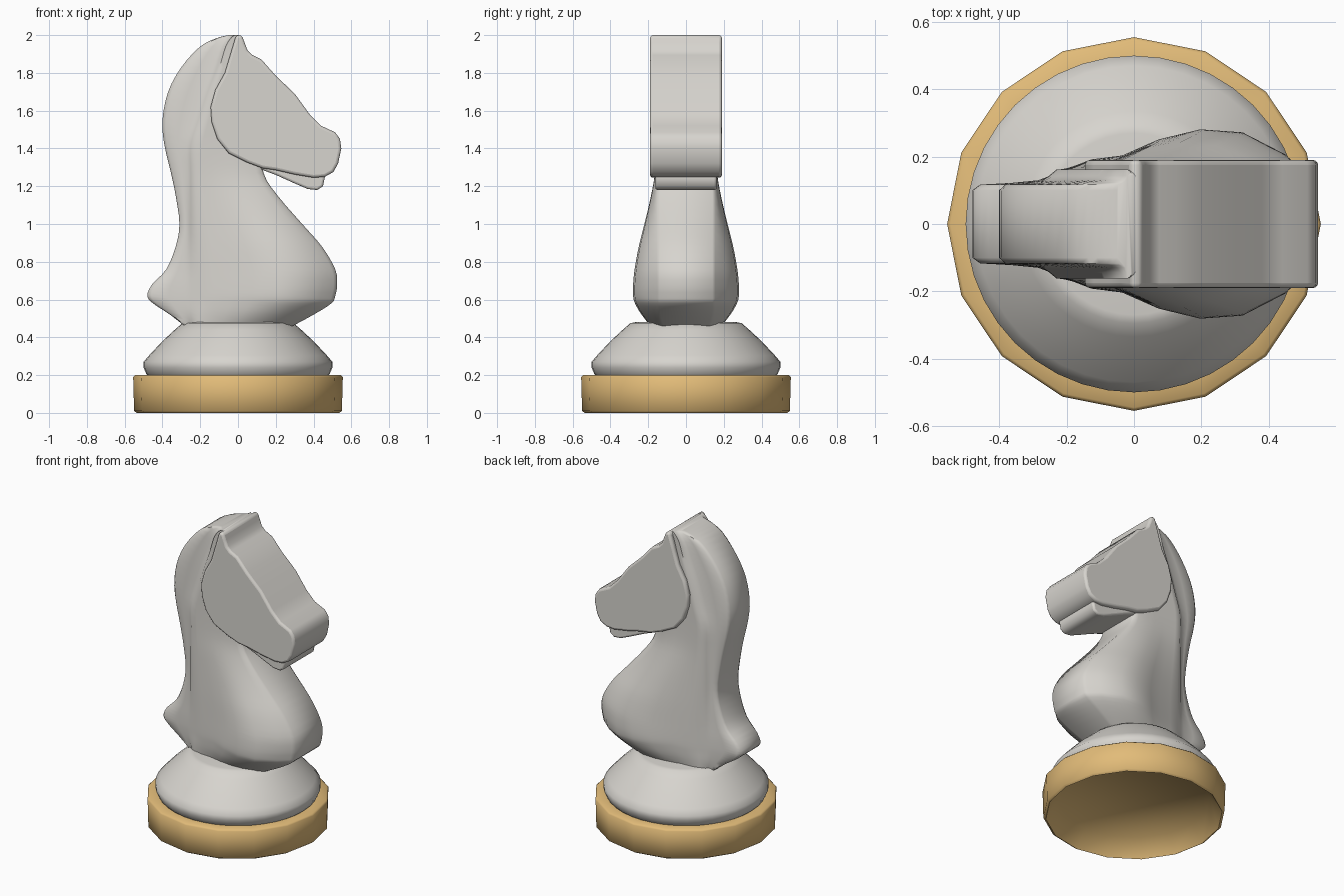
import bpy, bmesh, math

if "Cube" in bpy.data.objects:
    bpy.data.objects.remove(bpy.data.objects["Cube"])


def material(name, color):
    m = bpy.data.materials.new(name)
    m.diffuse_color = (*color, 1)
    m.use_nodes = True
    m.node_tree.nodes["Principled BSDF"].inputs["Base Color"].default_value = m.diffuse_color
    return m


GREY = material("warm grey", (0.68, 0.66, 0.62))
GOLD = material("gold", (0.76, 0.50, 0.19))


def finish(name, bm, mat, angle=40, bevel=0):
    bmesh.ops.recalc_face_normals(bm, faces=bm.faces)
    mesh = bpy.data.meshes.new(name)
    bm.to_mesh(mesh)
    bm.free()
    mesh.materials.append(mat)
    mesh.polygons.foreach_set("use_smooth", [True] * len(mesh.polygons))
    mesh.set_sharp_from_angle(angle=math.radians(angle))
    obj = bpy.data.objects.new(name, mesh)
    bpy.context.collection.objects.link(obj)
    if bevel:
        mod = obj.modifiers.new("soft edges", "BEVEL")
        mod.width, mod.segments = bevel, 3
        mod.limit_method, mod.angle_limit = "ANGLE", math.radians(60)
    return obj


def loft(bm, rings):
    loops = [[bm.verts.new(p) for p in r] for r in rings]
    n = len(loops[0])
    for a, b in zip(loops, loops[1:]):
        for i in range(n):
            j = (i + 1) % n
            bm.faces.new((a[i], a[j], b[j], b[i]))
    bm.faces.new(loops[0])
    bm.faces.new(loops[-1])


def lathe(name, profile, sides, mat, angle=40):
    bm = bmesh.new()
    ang = [2 * math.pi * i / sides for i in range(sides)]
    loft(bm, [[(r * math.cos(a), r * math.sin(a), z) for a in ang] for r, z in profile])
    return finish(name, bm, mat, angle)


def spline(rows, steps):
    out = []
    for i in range(len(rows) - 1):
        p0, p1 = rows[max(i - 1, 0)], rows[i]
        p2, p3 = rows[i + 1], rows[min(i + 2, len(rows) - 1)]
        for s in range(steps):
            t = s / steps
            out.append([0.5 * (2 * b + (c - a) * t + (2 * a - 5 * b + 4 * c - d) * t * t
                               + (3 * b - a - 3 * c + d) * t ** 3)
                        for a, b, c, d in zip(p0, p1, p2, p3)])
    out.append(list(rows[-1]))
    return out


def slab(name, outline, half, bevel):
    bm = bmesh.new()
    loft(bm, [[(x, y, z) for x, z in outline] for y in (-half, half)])
    return finish(name, bm, GREY, 60, bevel)


# Gold foot, hollow underneath
lathe("gold_foot", [(0.46, 0.11), (0.535, 0.0), (0.55, 0.01), (0.555, 0.19),
                    (0.545, 0.2), (0.46, 0.195)], 16, GOLD, 60)

# Sloped plinth
lathe("plinth", [(0.47, 0.19), (0.485, 0.205), (0.5, 0.24), (0.5, 0.27), (0.47, 0.305),
                 (0.4, 0.38), (0.335, 0.44), (0.295, 0.475), (0.27, 0.48)], 40, GREY, 60)

# Neck and mane: z, back x, mane inner x, front x, widest half width, front half width
rows = [(0.45, -0.27, -0.24, 0.27, 0.18, 0.13), (0.52, -0.36, -0.25, 0.40, 0.235, 0.15),
        (0.58, -0.45, -0.25, 0.495, 0.27, 0.155), (0.62, -0.48, -0.25, 0.515, 0.28, 0.155),
        (0.68, -0.455, -0.25, 0.525, 0.28, 0.155), (0.76, -0.38, -0.25, 0.515, 0.272, 0.155),
        (0.88, -0.33, -0.25, 0.445, 0.25, 0.155), (1.0, -0.31, -0.25, 0.34, 0.22, 0.155),
        (1.15, -0.33, -0.25, 0.21, 0.185, 0.155), (1.27, -0.355, -0.25, 0.135, 0.165, 0.15),
        (1.42, -0.39, -0.25, 0.13, 0.16, 0.15), (1.55, -0.40, -0.21, 0.13, 0.16, 0.15),
        (1.7, -0.37, -0.16, 0.12, 0.16, 0.15), (1.83, -0.30, -0.11, 0.09, 0.16, 0.15),
        (1.94, -0.2, -0.07, 0.02, 0.16, 0.15), (1.985, -0.11, -0.04, 0.01, 0.16, 0.15),
        (2.0, -0.05, -0.02, 0.005, 0.15, 0.14)]


def section(z, back, inner, front, wide, edge):
    d, m = front - inner, inner - back
    side = 0.162
    half = [(back, 0.1), (back + 0.1 * m, 0.117), (back + 0.5 * m, 0.122),
            (back + 0.85 * m, 0.13), (inner, 0.143), (inner + 0.06 * d, side),
            (inner + 0.16 * d, side + 0.25 * (wide - side)),
            (inner + 0.28 * d, side + 0.35 * (wide - side)),
            (inner + 0.42 * d, side + 0.75 * (wide - side)),
            (inner + 0.58 * d, wide), (inner + 0.74 * d, edge + 0.93 * (wide - edge)),
            (inner + 0.9 * d, edge + 0.42 * (wide - edge)),
            (front - 0.025 * d, edge), (front, edge - 0.015)]
    return [(x, y, z) for x, y in half] + [(x, -y, z) for x, y in reversed(half)]


bm = bmesh.new()
loft(bm, [section(*r) for r in spline(rows, 3)])
finish("neck_and_mane", bm, GREY, 60)

# Head with ear ridge, cheek and muzzle
head = [(-0.01, 2.0), (0.02, 2.0), (0.035, 1.96), (0.05, 1.92), (0.075, 1.895), (0.125, 1.87),
        (0.2, 1.785), (0.3, 1.69), (0.38, 1.58), (0.44, 1.52), (0.515, 1.485), (0.54, 1.45),
        (0.547, 1.4), (0.53, 1.32), (0.505, 1.275), (0.46, 1.25), (0.4, 1.245), (0.3, 1.262),
        (0.2, 1.285), (0.13, 1.295), (0.05, 1.325), (-0.05, 1.375), (-0.11, 1.45),
        (-0.14, 1.54), (-0.145, 1.62), (-0.12, 1.71), (-0.07, 1.8), (-0.04, 1.9)]
slab("head", head, 0.19, 0.018)

# Lower jaw
slab("lower_jaw", [(0.12, 1.33), (0.12, 1.29), (0.2, 1.26), (0.3, 1.215), (0.37, 1.185),
                   (0.42, 1.18), (0.45, 1.2), (0.46, 1.25), (0.44, 1.3)], 0.162, 0.012)
